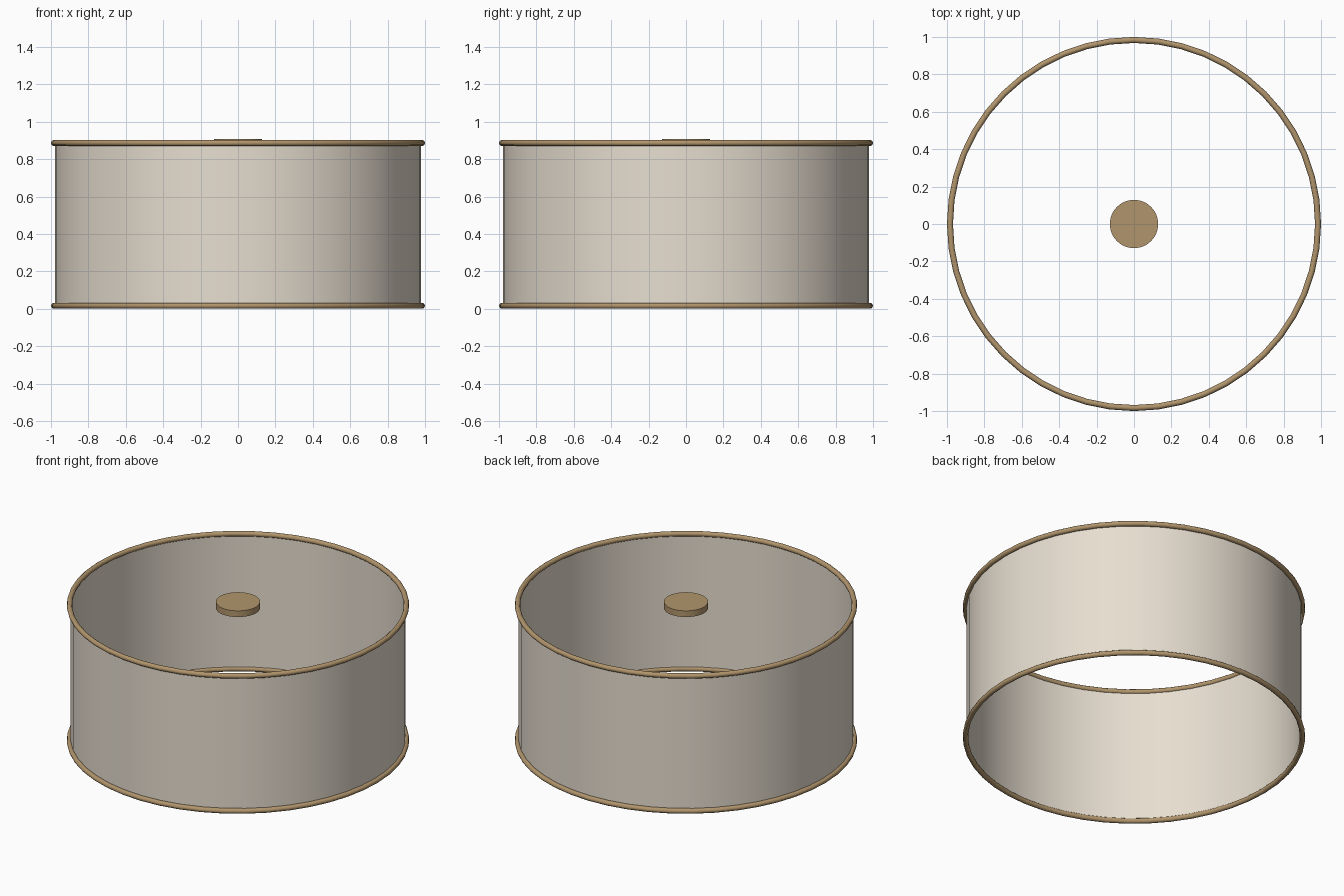
import bpy, math

if "Cube" in bpy.data.objects:
    bpy.data.objects.remove(bpy.data.objects["Cube"])

SIDES = 48


def material(name, color):
    m = bpy.data.materials.new(name)
    m.diffuse_color = (*color, 1)
    m.use_nodes = True
    m.node_tree.nodes["Principled BSDF"].inputs["Base Color"].default_value = m.diffuse_color
    return m


fabric = material("cream_fabric", (0.80, 0.73, 0.63))
brass = material("aged_brass", (0.44, 0.30, 0.15))


def finish(name, mat):
    ob = bpy.context.object
    ob.name = name
    ob.data.materials.append(mat)
    bpy.ops.object.shade_smooth_by_angle(angle=math.radians(40))
    return ob


# open fabric drum
bpy.ops.mesh.primitive_cylinder_add(vertices=SIDES, radius=0.978, depth=0.87,
                                    end_fill_type='NOTHING', location=(0, 0, 0.451))
finish("drum_shade", fabric)

# rolled trim rings at both rims
for name, z in (("bottom_ring", 0.016), ("top_ring", 0.886)):
    bpy.ops.mesh.primitive_torus_add(major_segments=SIDES, minor_segments=10,
                                     major_radius=0.984, minor_radius=0.016,
                                     location=(0, 0, z))
    finish(name, brass)

# small central fitter disc
bpy.ops.mesh.primitive_cylinder_add(vertices=SIDES, radius=0.129, depth=0.04,
                                    location=(0, 0, 0.887))
finish("fitter_disc", brass)
